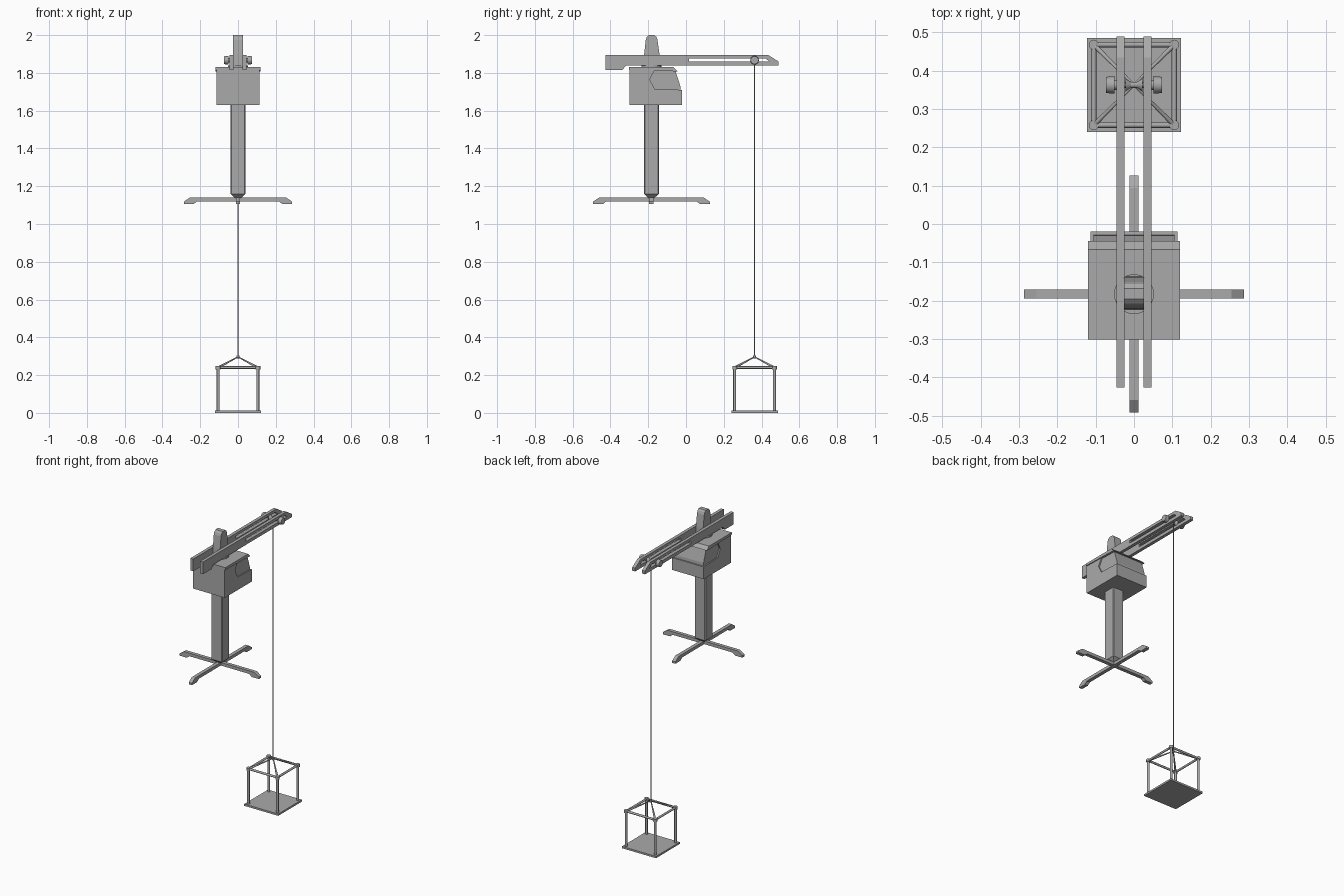
import bpy, bmesh, math
from mathutils import Vector

cube = bpy.data.objects.get("Cube")
if cube:
    bpy.data.objects.remove(cube, do_unlink=True)

grey = bpy.data.materials.new("plain_grey")
grey.use_nodes = True
grey.diffuse_color = (0.4, 0.4, 0.4, 1)
grey.node_tree.nodes["Principled BSDF"].inputs["Base Color"].default_value = (0.4, 0.4, 0.4, 1)


def finish(name, bm, smooth=False):
    bmesh.ops.recalc_face_normals(bm, faces=bm.faces)
    mesh = bpy.data.meshes.new(name)
    bm.to_mesh(mesh)
    bm.free()
    mesh.materials.append(grey)
    ob = bpy.data.objects.new(name, mesh)
    bpy.context.collection.objects.link(ob)
    bpy.ops.object.select_all(action='DESELECT')
    ob.select_set(True)
    bpy.context.view_layer.objects.active = ob
    if smooth:
        bpy.ops.object.shade_smooth_by_angle(angle=math.radians(40))
    return ob


def prism(name, profile, x0, x1):
    """Extrude a (y, z) outline from x0 to x1."""
    bm = bmesh.new()
    face = bm.faces.new([bm.verts.new((x0, y, z)) for y, z in profile])
    ext = bmesh.ops.extrude_face_region(bm, geom=[face])
    moved = [g for g in ext["geom"] if isinstance(g, bmesh.types.BMVert)]
    bmesh.ops.translate(bm, verts=moved, vec=(x1 - x0, 0, 0))
    return finish(name, bm)


def box(name, centre, size, bevel=0):
    bm = bmesh.new()
    bmesh.ops.create_cube(bm, size=1)
    bmesh.ops.scale(bm, vec=size, verts=bm.verts)
    bmesh.ops.translate(bm, vec=centre, verts=bm.verts)
    if bevel:
        upright = [e for e in bm.edges if abs(e.verts[0].co.z - e.verts[1].co.z) > 0.01]
        bmesh.ops.bevel(bm, geom=upright, offset=bevel, segments=1, affect='EDGES')
    return finish(name, bm)


def rod(name, a, b, r0, r1=None, sides=12, smooth=True):
    """Round bar or cone running from point a to point b."""
    a, b = Vector(a), Vector(b)
    bm = bmesh.new()
    bmesh.ops.create_cone(bm, cap_ends=True, segments=sides, radius1=r0,
                          radius2=r0 if r1 is None else r1, depth=(b - a).length)
    turn = Vector((0, 0, 1)).rotation_difference(b - a)
    bmesh.ops.rotate(bm, verts=bm.verts, matrix=turn.to_matrix())
    bmesh.ops.translate(bm, verts=bm.verts, vec=(a + b) / 2)
    return finish(name, bm, smooth)


Y = -0.183    # mast axis
LOAD = 0.363  # rope axis

# Cross feet
for name, half, angle in (("foot_beam_long", 0.309, 0), ("foot_beam_cross", 0.287, math.pi / 2)):
    side = [(half - 0.07, 1.12), (half - 0.052, 1.105), (half, 1.105), (half, 1.118), (half - 0.032, 1.14)]
    outline = side + [(-y, z) for y, z in reversed(side)]
    leg = prism(name, outline, -0.0117, 0.0117)
    leg.location.y = Y
    leg.rotation_euler.z = angle

# Mast with tapered foot
r2 = math.sqrt(2)
hub = rod("mast_foot", (0, 0, 1.138), (0, 0, 1.16), 0.016 * r2, 0.04 * r2, 4, False)
hub.rotation_euler.z = math.pi / 4
hub.location.y = Y
box("mast", (0, Y, 1.396), (0.08, 0.08, 0.472), 0.005)

# Cabin: shell with window cut-out, inset glazing, roof slab
prism("cabin_shell", [(-0.3, 1.63), (-0.02, 1.63), (-0.02, 1.71), (-0.165, 1.715),
                      (-0.192, 1.765), (-0.165, 1.816), (-0.3, 1.816)], -0.114, 0.114)
prism("cabin_glazing", [(-0.22, 1.7), (-0.028, 1.7), (-0.03, 1.73), (-0.058, 1.818),
                        (-0.22, 1.818)], -0.106, 0.106)
prism("cabin_roof", [(-0.302, 1.815), (-0.045, 1.808), (-0.066, 1.83), (-0.302, 1.83)], -0.12, 0.12)
rod("turntable", (0, Y, 1.828), (0, Y, 1.84), 0.052, sides=24)

# Rounded tower head
prism("tower_head", [(-0.225, 1.836), (-0.222, 1.895), (-0.213, 1.975), (-0.207, 1.991), (-0.196, 2),
                     (-0.168, 2), (-0.157, 1.991), (-0.151, 1.975), (-0.14, 1.895), (-0.137, 1.836)],
      -0.026, 0.026)

# Twin slotted jib beams
beam_outline = [(-0.427, 1.815), (-0.337, 1.815), (-0.318, 1.838), (0.49, 1.838),
                (0.49, 1.86), (0.435, 1.895), (-0.427, 1.895)]
slot_outline = [(0.015, 1.859), (0.443, 1.859), (0.42, 1.877), (0.015, 1.877)]
for side, x in (("right", -0.0355), ("left", 0.0355)):
    cutter = prism("slot_cutter", slot_outline, x - 0.03, x + 0.03)
    cutter.hide_render = True
    beam = prism("jib_beam_" + side, beam_outline, x - 0.0105, x + 0.0105)
    cut = beam.modifiers.new("slot", 'BOOLEAN')
    cut.operation = 'DIFFERENCE'
    cut.solver = 'EXACT'
    cut.object = cutter
    bpy.ops.object.modifier_apply(modifier=cut.name)
    bpy.data.objects.remove(cutter, do_unlink=True)

# Pulley axle, spool flanges and end nuts
Z = 1.867
rod("pulley_axle", (-0.06, LOAD, Z), (0.06, LOAD, Z), 0.008)
for s, side in ((-1, "right"), (1, "left")):
    rod("spool_flange_" + side, (s * 0.008, LOAD, Z), (s * 0.022, LOAD, Z), 0.008, 0.017)
    rod("axle_collar_" + side, (s * 0.046, LOAD, Z), (s * 0.053, LOAD, Z), 0.013)
    rod("axle_nut_" + side, (s * 0.051, LOAD, Z), (s * 0.073, LOAD, Z), 0.023, 0.021, 12)

# Hoist rope
rod("hoist_rope", (0, LOAD, 0.29), (0, LOAD, Z), 0.0035, sides=8)

# Load cage: floor, posts, top frame, corner joints and slings
box("cage_floor", (0, LOAD, 0.006), (0.246, 0.246, 0.012))
H, TOP = 0.105, 0.24
corners = [(-H, LOAD - H), (H, LOAD - H), (H, LOAD + H), (-H, LOAD + H)]
for i, (x, y) in enumerate(corners):
    nx, ny = corners[(i + 1) % 4]
    rod(f"cage_post_{i}", (x, y, 0.01), (x, y, TOP), 0.008)
    rod(f"cage_rail_{i}", (x, y, TOP), (nx, ny, TOP), 0.007)
    rod(f"cage_joint_{i}", (x, y, TOP - 0.009), (x, y, TOP + 0.008), 0.013)
    rod(f"cage_sling_{i}", (x, y, TOP), (0, LOAD, 0.297), 0.0065, 0.003)
rod("sling_ring", (0, LOAD, 0.287), (0, LOAD, 0.303), 0.008)
